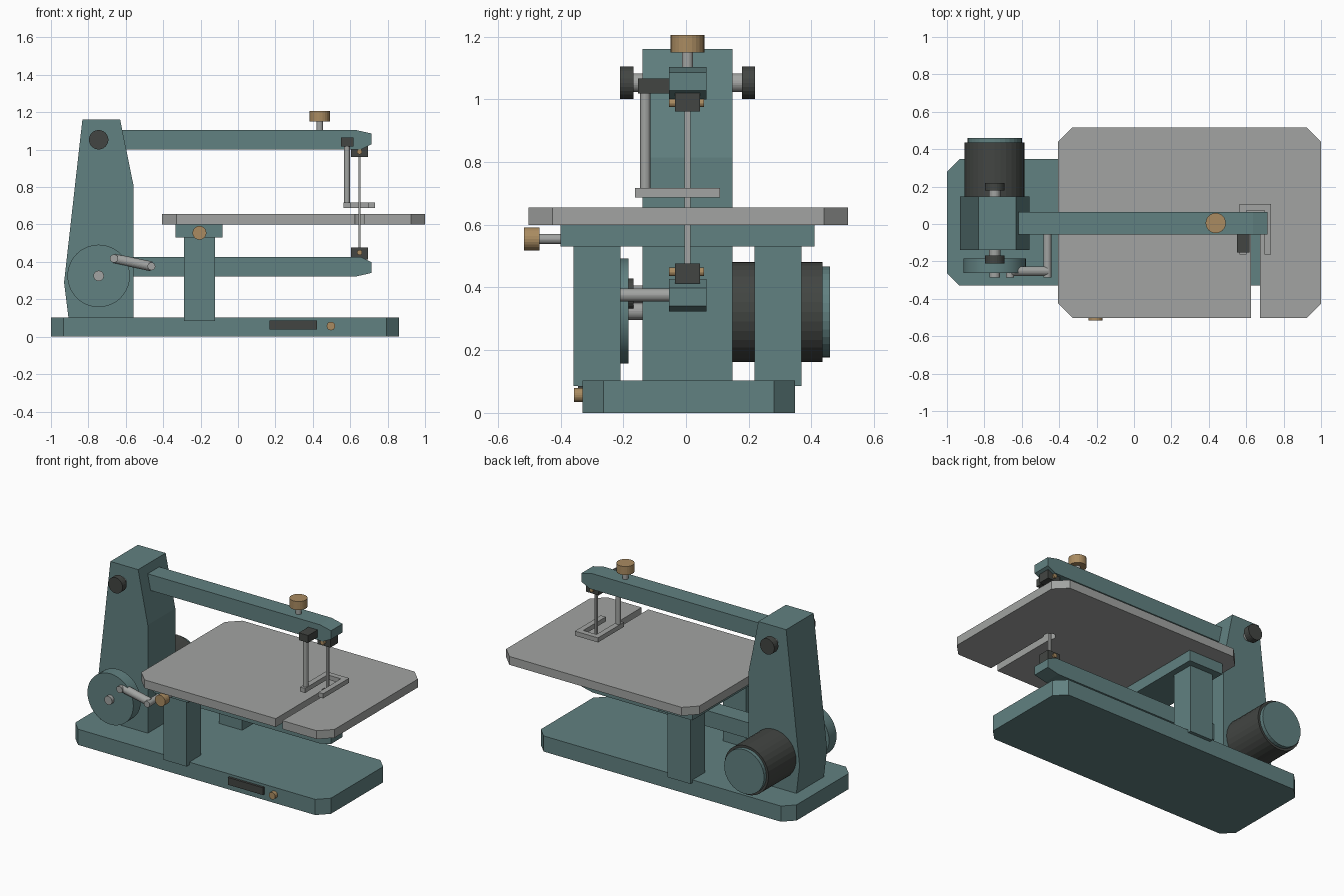
import bpy, bmesh, math
from mathutils import Vector

if "Cube" in bpy.data.objects:
    bpy.data.objects.remove(bpy.data.objects["Cube"])


def material(name, rgb):
    m = bpy.data.materials.new(name)
    m.diffuse_color = (*rgb, 1)
    m.use_nodes = True
    m.node_tree.nodes["Principled BSDF"].inputs["Base Color"].default_value = m.diffuse_color
    return m


TEAL = material("teal_paint", (0.12, 0.22, 0.22))
DARK = material("dark_rubber", (0.055, 0.06, 0.055))
BRASS = material("brass", (0.40, 0.26, 0.12))
STEEL = material("steel", (0.36, 0.37, 0.36))
YC = 0.005  # middle plane of the arms


def finish(name, bm, mat):
    bmesh.ops.recalc_face_normals(bm, faces=bm.faces)
    mesh = bpy.data.meshes.new(name)
    bm.to_mesh(mesh)
    bm.free()
    mesh.materials.append(mat)
    ob = bpy.data.objects.new(name, mesh)
    bpy.context.collection.objects.link(ob)
    return ob


def prism(name, pts, lo, hi, mat, axis="z"):
    """Extrude a 2D outline: axis z uses (x, y), axis y uses (x, z)."""
    bm = bmesh.new()
    vs = [bm.verts.new((a, b, lo) if axis == "z" else (a, lo, b)) for a, b in pts]
    face = bm.faces.new(vs)
    new = bmesh.ops.extrude_face_region(bm, geom=[face])["geom"]
    d = (0, 0, hi - lo) if axis == "z" else (0, hi - lo, 0)
    bmesh.ops.translate(bm, vec=d, verts=[v for v in new if isinstance(v, bmesh.types.BMVert)])
    return finish(name, bm, mat)


def box(name, x, y, z, mat):
    return prism(name, [(x[0], y[0]), (x[1], y[0]), (x[1], y[1]), (x[0], y[1])], z[0], z[1], mat)


def rod(name, p, q, r, mat, sides=24):
    p, q = Vector(p), Vector(q)
    bm = bmesh.new()
    bmesh.ops.create_cone(bm, cap_ends=True, segments=sides, radius1=r, radius2=r, depth=(q - p).length)
    bmesh.ops.rotate(bm, matrix=Vector((0, 0, 1)).rotation_difference(q - p).to_matrix(), verts=bm.verts)
    bmesh.ops.translate(bm, vec=(p + q) / 2, verts=bm.verts)
    ob = finish(name, bm, mat)
    with bpy.context.temp_override(object=ob, active_object=ob, selected_objects=[ob],
                                   selected_editable_objects=[ob]):
        bpy.ops.object.shade_smooth_by_angle(angle=math.radians(10))
    return ob


def yrod(name, x, z, y0, y1, r, mat, sides=24):
    return rod(name, (x, y0, z), (x, y1, z), r, mat, sides)


# Base with cut corners, switch plate and button
x0, x1, y0, y1, c = -1.0, 0.86, -0.33, 0.347, 0.067
prism("base", [(x0 + c, y0), (x1 - c, y0), (x1, y0 + c), (x1, y1 - c),
               (x1 - c, y1), (x0 + c, y1), (x0, y1 - c), (x0, y0 + c)], 0, 0.103, TEAL)
box("switch_plate", (0.168, 0.423), (-0.345, -0.32), (0.038, 0.086), DARK)
yrod("power_button", 0.497, 0.057, -0.357, -0.32, 0.023, BRASS)

# Pillar
prism("pillar", [(-0.905, 0.09), (-0.93, 0.29), (-0.832, 1.16), (-0.63, 1.16),
                 (-0.56, 0.815), (-0.56, 0.09)], YC - 0.143, YC + 0.143, TEAL, "y")

# Arms: the lower one is the upper one flipped
def arm(name, z, s):
    prism(name, [(-0.72, z + 0.052 * s), (0.635, z + 0.052 * s), (0.715, z + 0.034 * s),
                 (0.715, z - 0.023 * s), (0.655, z - 0.052 * s), (-0.72, z - 0.052 * s)],
          YC - 0.06, YC + 0.06, TEAL, "y")


arm("upper_arm", 1.052, 1)
arm("lower_arm", 0.375, -1)

# Arm pivots with end knobs on both sides
for label, z in (("upper", 1.053), ("lower", 0.377)):
    yrod(label + "_pivot_shaft", -0.745, z, YC - 0.19, YC + 0.19, 0.03, STEEL)
    for side, s in (("front", -1), ("back", 1)):
        yrod(f"{label}_pivot_knob_{side}", -0.745, z, YC + s * 0.173, YC + s * 0.215, 0.052, DARK)

# Flywheel, crank and connecting rod
yrod("flywheel", -0.745, 0.325, -0.262, -0.184, 0.167, TEAL, 40)
yrod("flywheel_shaft", -0.745, 0.325, -0.286, -0.1, 0.028, STEEL)
yrod("crank_pin", -0.663, 0.418, -0.286, -0.25, 0.022, STEEL)
rod("connecting_rod", (-0.663, -0.252, 0.418), (-0.463, -0.252, 0.376), 0.026, STEEL)
yrod("arm_pin", -0.463, 0.376, -0.286, -0.04, 0.021, STEEL)

# Motor
yrod("motor_body", -0.745, 0.322, 0.14, 0.435, 0.16, DARK, 32)
yrod("motor_cap", -0.745, 0.322, 0.43, 0.46, 0.145, TEAL, 32)

# Table outline with keyhole blade slot open at the front
x0, x1, y0, y1, c = -0.405, 1.0, -0.502, 0.516, 0.076
bx, hw, r = 0.65, 0.024, 0.036
a0 = math.asin(hw / r)
outline = [(x0 + c, y0), (bx - hw, y0)]
for i in range(17):
    a = -math.pi / 2 - a0 - (2 * math.pi - 2 * a0) * i / 16
    outline.append((bx + r * math.cos(a), YC + r * math.sin(a)))
outline += [(bx + hw, y0), (x1 - c, y0), (x1, y0 + c), (x1, y1 - c),
            (x1 - c, y1), (x0 + c, y1), (x0, y1 - c), (x0, y0 + c)]
prism("table", outline, 0.6, 0.655, STEEL)

# Table supports and tilt knob
box("table_beam", (-0.333, -0.083), (-0.4, 0.41), (0.53, 0.6), TEAL)
for side, s in (("front", -1), ("back", 1)):
    m = YC + s * 0.289
    box("table_post_" + side, (-0.29, -0.123), (m - 0.075, m + 0.075), (0.085, 0.535), TEAL)
yrod("tilt_knob_stem", -0.206, 0.555, -0.48, -0.39, 0.016, STEEL)
yrod("tilt_knob", -0.206, 0.555, -0.516, -0.467, 0.037, BRASS)

# Blade with a clamp and cross pin at each end
box("blade", (bx - 0.006, bx + 0.006), (YC - 0.009, YC + 0.009), (0.44, 1.0), STEEL)
for label, z0, z1, zp in (("upper", 0.962, 1.03, 0.989), ("lower", 0.412, 0.476, 0.45)):
    box(label + "_blade_clamp", (0.604, 0.696), (YC - 0.04, YC + 0.04), (z0, z1), DARK)
    yrod(label + "_clamp_pin", bx, zp, YC - 0.06, YC + 0.052, 0.014, BRASS, 16)

# Tension knob on the upper arm
rod("tension_stem", (0.437, YC, 1.08), (0.437, YC, 1.17), 0.018, STEEL)
rod("tension_knob", (0.437, YC, 1.15), (0.437, YC, 1.206), 0.054, BRASS)

# Hold-down foot: bracket, post and fork open to the front
box("foot_bracket", (0.55, 0.618), (-0.153, -0.045), (1.018, 1.066), DARK)
rod("foot_post", (0.583, -0.13, 0.69), (0.583, -0.13, 1.03), 0.016, STEEL)
prism("hold_down_foot", [(0.565, -0.162), (0.601, -0.162), (0.601, 0.072), (0.697, 0.072),
                         (0.697, -0.162), (0.733, -0.162), (0.733, 0.108), (0.565, 0.108)],
      0.687, 0.717, STEEL)
